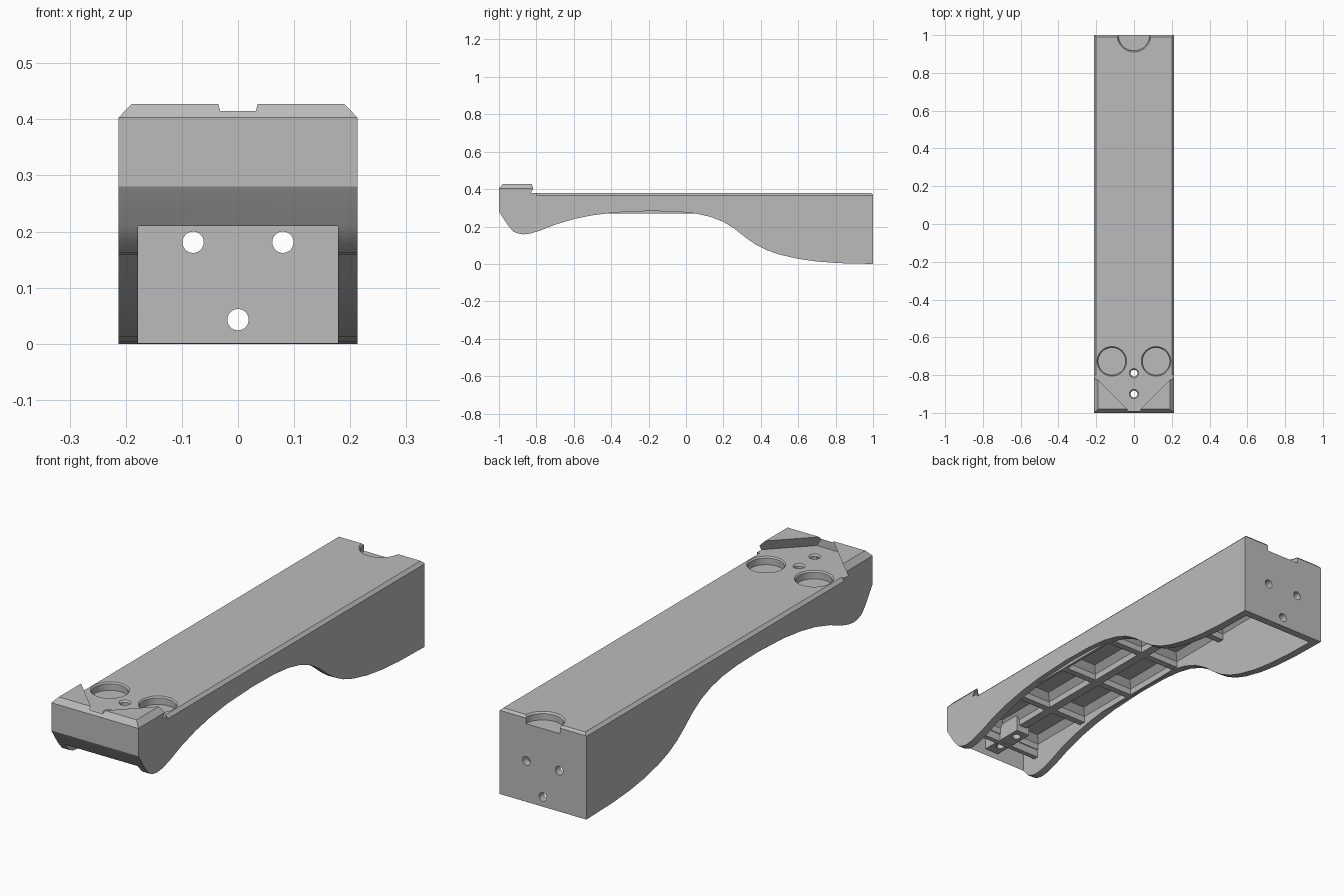
import bpy, bmesh, math

cube = bpy.data.objects.get("Cube")
if cube:
    bpy.data.objects.remove(cube, do_unlink=True)

grey = bpy.data.materials.new("matte_grey")
grey.use_nodes = True
grey.diffuse_color = (0.5, 0.5, 0.5, 1)
grey.node_tree.nodes["Principled BSDF"].inputs["Base Color"].default_value = (0.5, 0.5, 0.5, 1)

HALF = 0.213     # half width
INNER = 0.178    # half width of the cavity
DECK = 0.38      # deck height


def finish(name, bm):
    bmesh.ops.recalc_face_normals(bm, faces=bm.faces)
    mesh = bpy.data.meshes.new(name)
    bm.to_mesh(mesh)
    bm.free()
    mesh.materials.append(grey)
    obj = bpy.data.objects.new(name, mesh)
    bpy.context.collection.objects.link(obj)
    return obj


def hull(name, points):
    bm = bmesh.new()
    for p in points:
        bm.verts.new(p)
    out = bmesh.ops.convex_hull(bm, input=bm.verts)
    bmesh.ops.delete(bm, geom=list(set(out["geom_interior"])), context="VERTS")
    bmesh.ops.dissolve_limit(bm, angle_limit=0.001, verts=bm.verts, edges=bm.edges)
    return finish(name, bm)


def box(name, x0, x1, y0, y1, z0, z1):
    return hull(name, [(x, y, z) for x in (x0, x1) for y in (y0, y1) for z in (z0, z1)])


def lathe(name, x, y, rings, along_y=False, segments=40):
    """Solid round cutter from (radius, height) rings."""
    pts = []
    for r, h in rings:
        for i in range(segments):
            a = 2 * math.pi * i / segments
            u, v = r * math.cos(a), r * math.sin(a)
            pts.append((x + u, h, y + v) if along_y else (x + u, y + v, h))
    return hull(name, pts)


def boolean(target, other, mode="DIFFERENCE"):
    mod = target.modifiers.new(mode.lower(), "BOOLEAN")
    mod.object, mod.operation, mod.solver = other, mode, "EXACT"
    bpy.context.view_layer.objects.active = target
    bpy.ops.object.modifier_apply(modifier=mod.name)
    bpy.data.objects.remove(other, do_unlink=True)


def countersunk(name, x, y, radius, rim, floor, top=DECK):
    """Hole with a chamfered mouth on the deck."""
    boolean(body, lathe(name, x, y, [(radius, floor), (radius, top - rim)]))
    boolean(body, lathe(name, x, y, [(radius, top - rim - 0.001), (radius, top - rim), (radius + 2 * rim, top + rim)]))


# Body: side profile extruded across the width
lower_curve = [(-1, .28), (-.955, .21), (-.925, .175), (-.9, .163), (-.87, .158), (-.83, .163),
               (-.78, .178), (-.7, .21), (-.6, .24), (-.5, .26), (-.38, .275), (-.2, .283),
               (-.05, .28), (.05, .27), (.13, .252), (.2, .225), (.26, .188), (.32, .14),
               (.37, .105), (.43, .074), (.5, .05), (.6, .027), (.7, .013), (.82, .004), (1, 0)]
profile = lower_curve + [(1, .427), (-.98, .427), (-1, .403)]
bm = bmesh.new()
side = bm.faces.new([bm.verts.new((-HALF, y, z)) for y, z in profile])
ext = bmesh.ops.extrude_face_region(bm, geom=[side])
bmesh.ops.translate(bm, vec=(2 * HALF, 0, 0),
                    verts=[g for g in ext["geom"] if isinstance(g, bmesh.types.BMVert)])
body = finish("hollow_body", bm)

# Deck cleared down behind an undercut V seat
seat = []
for s in (-1, 1):
    for z, tip, wide in ((DECK, .053, -.783), (.45, .011, -.741)):
        seat += [(s * tip, -.99, z), (s * .26, wide, z), (s * .26, 1.1, z)]
boolean(body, hull("seat_cutter", seat))

# Chamfers on the raised corners, deck sides and rear edge
for s in (-1, 1):
    boolean(body, hull("corner_cutter", [(s * x, y, z) for y in (-1.1, -.7)
                                         for x, z in ((.18, .4374), (.24, .3748), (.24, .45))]))
    boolean(body, hull("edge_cutter", [(s * x, y, z) for y in (-.8, 1.1)
                                       for x, z in ((.199, .381), (.23, .35), (.23, .381))]))
boolean(body, hull("rear_cutter", [(x, y, z) for x in (-.3, .3)
                                   for y, z in ((.989, .381), (1.02, .35), (1.02, .381))]))

# Open underside cavity
boolean(body, box("cavity", -INNER, INNER, -.955, .965, -.1, .325))

# Rib grid under the deck, with stepped and tapered pockets
ribs = box("rib_grid", -.19, .19, -.965, .975, .27, .335)
rib_y = [-.87 + .31 * i for i in range(6)]
starts = [-.955] + [y + .015 for y in rib_y]
ends = [y - .015 for y in rib_y] + [.965]
for y0, y1 in zip(starts, ends):
    for s in (-1, 1):
        pts = []
        for z, inset in ((.26, 0), (.298, 0), (.325, .025)):
            pts += [(s * x, y, z) for x in (.02 + inset, INNER - inset)
                    for y in (y0 + inset, y1 - inset)]
        boolean(ribs, hull("pocket", pts))
boolean(body, ribs, "UNION")

# Front screw boss and its cross web
boolean(body, box("screw_boss", -.035, .035, -.96, -.745, .24, .332), "UNION")
boolean(body, box("boss_web", -.185, .185, -.881, -.859, .235, .331), "UNION")

# Deck recesses and screw holes
for s in (-1, 1):
    countersunk("round_recess", s * .117, -.727, .073, .005, .345)
for y in (-.79, -.9):
    countersunk("screw_hole", 0, y, .018, .006, .1)
countersunk("rear_notch", 0, 1, .083, .006, .345)

# Rear wall holes
for x, z in ((-.08, .181), (.08, .181), (0, .043)):
    boolean(body, lathe("rear_hole", x, z, [(.019, .9), (.019, 1.1)], along_y=True))

bpy.ops.object.select_all(action="DESELECT")
body.select_set(True)
bpy.context.view_layer.objects.active = body
bpy.ops.object.shade_smooth_by_angle(angle=math.radians(25))
